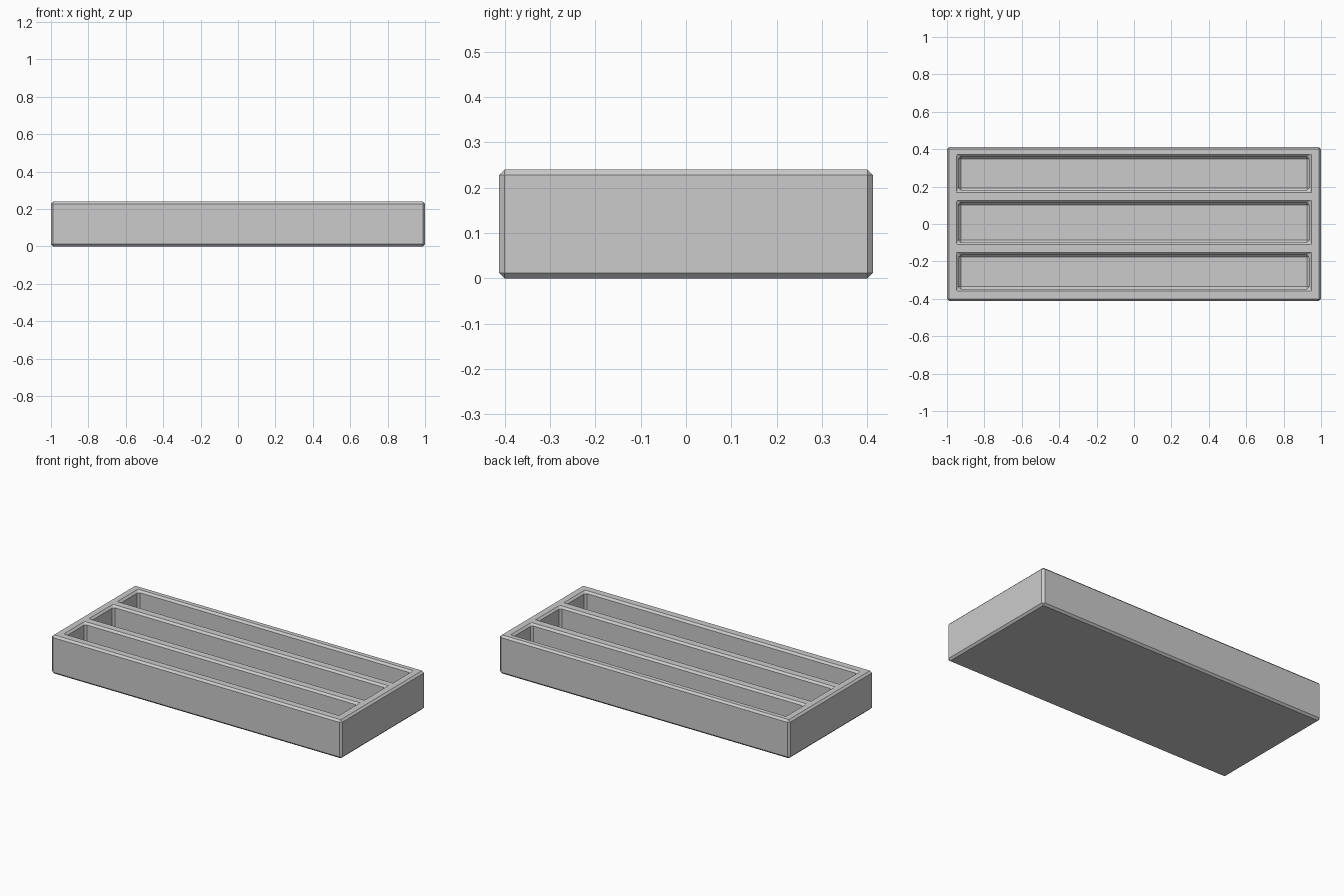
import bpy
import bmesh
import math

cube = bpy.data.objects.get("Cube")
if cube:
    bpy.data.objects.remove(cube, do_unlink=True)

HEIGHT = 0.24
FLOOR = 0.05
CHAMFER = 0.012

# Outer edges and compartment walls along each axis
xs = [-1, -0.938, 0.936, 1]
ys = [-0.412, -0.347, -0.165, -0.098, 0.114, 0.181, 0.36, 0.412]

bm = bmesh.new()

# Top sheet divided into rim, dividers and compartments
grid = [[bm.verts.new((x, y, HEIGHT)) for y in ys] for x in xs]
pockets = []
for i in range(len(xs) - 1):
    for j in range(len(ys) - 1):
        face = bm.faces.new((grid[i][j], grid[i + 1][j],
                             grid[i + 1][j + 1], grid[i][j + 1]))
        if i == 1 and j % 2 == 1:
            pockets.append(face)

# Outer walls and one flat base
rim = [e for e in bm.edges if e.is_boundary]
new = bmesh.ops.extrude_edge_only(bm, edges=rim)["geom"]
for v in new:
    if isinstance(v, bmesh.types.BMVert):
        v.co.z = 0
bmesh.ops.holes_fill(bm, edges=[e for e in bm.edges if e.is_boundary], sides=0)

# Compartments pushed down to the inner floor
for face in pockets:
    walls = bmesh.ops.extrude_discrete_faces(bm, faces=[face])["faces"]
    for v in walls[0].verts:
        v.co.z = FLOOR

# Narrow flat chamfer on every hard edge
bmesh.ops.recalc_face_normals(bm, faces=bm.faces[:])
hard = [e for e in bm.edges
        if len(e.link_faces) == 2 and e.calc_face_angle(0) > math.radians(30)]
bmesh.ops.bevel(bm, geom=hard, offset=CHAMFER, offset_type='OFFSET',
                segments=1, profile=0.5, affect='EDGES', clamp_overlap=False)
bmesh.ops.recalc_face_normals(bm, faces=bm.faces[:])

mesh = bpy.data.meshes.new("divided_tray")
bm.to_mesh(mesh)
bm.free()

# Plain grey finish
grey = bpy.data.materials.new("light_grey")
grey.use_nodes = True
colour = (0.6, 0.6, 0.6, 1)
grey.diffuse_color = colour
grey.node_tree.nodes["Principled BSDF"].inputs["Base Color"].default_value = colour
mesh.materials.append(grey)

tray = bpy.data.objects.new("divided_tray", mesh)
bpy.context.collection.objects.link(tray)
